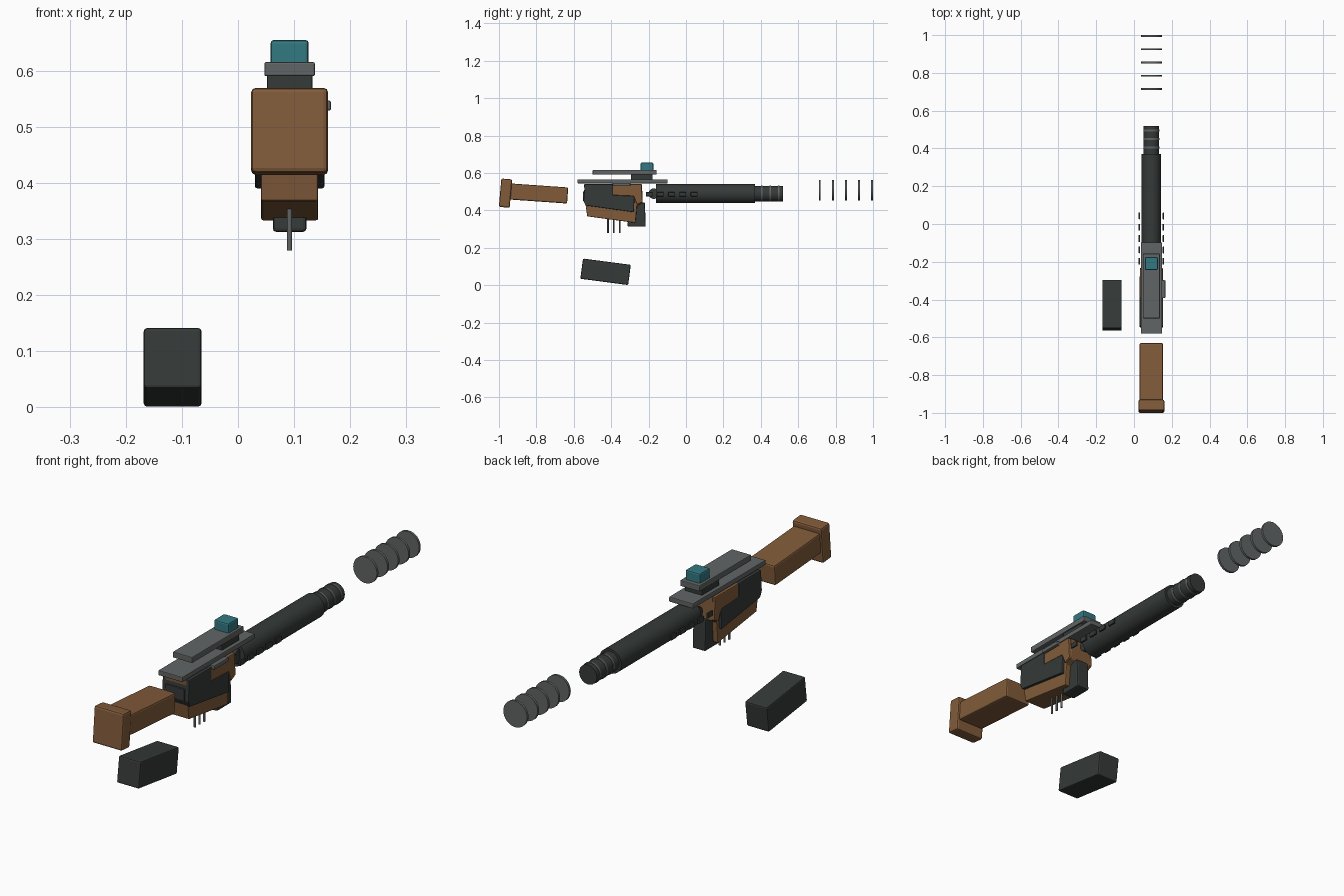
import bpy, bmesh, math
from mathutils import Matrix, Vector

if "Cube" in bpy.data.objects:
    bpy.data.objects.remove(bpy.data.objects["Cube"])

CX = 0.092      # centre line of the gun
BZ = 0.489      # barrel axis height


def material(name, rgb):
    m = bpy.data.materials.new(name)
    m.diffuse_color = (*rgb, 1)
    m.use_nodes = True
    m.node_tree.nodes["Principled BSDF"].inputs["Base Color"].default_value = m.diffuse_color
    return m


WOOD = material("wood_brown", (0.22, 0.105, 0.042))
DARK = material("dark_metal", (0.035, 0.042, 0.040))
STEEL = material("steel_grey", (0.12, 0.13, 0.13))
TEAL = material("teal_glass", (0.033, 0.19, 0.22))


def finish(bm, name, mat, bevel=0.0):
    bmesh.ops.recalc_face_normals(bm, faces=bm.faces)
    mesh = bpy.data.meshes.new(name)
    bm.to_mesh(mesh)
    bm.free()
    ob = bpy.data.objects.new(name, mesh)
    bpy.context.collection.objects.link(ob)
    mesh.materials.append(mat)
    if bevel:
        mod = ob.modifiers.new("bevel", 'BEVEL')
        mod.width = bevel
        mod.segments = 2
        mod.limit_method = 'ANGLE'
    return ob


def box(name, centre, size, mat, tilt=0.0, bevel=0.004):
    bm = bmesh.new()
    bmesh.ops.create_cube(bm, size=1, matrix=Matrix.Diagonal((*size, 1)))
    ob = finish(bm, name, mat, bevel)
    ob.location = centre
    ob.rotation_euler.x = math.radians(tilt)
    return ob


def slab(name, points, half_width, mat, bevel=0.004, x=CX):
    """Side profile in (y, z), extruded across x."""
    bm = bmesh.new()
    face = bm.faces.new([bm.verts.new((x - half_width, y, z)) for y, z in points])
    new = bmesh.ops.extrude_face_region(bm, geom=[face])["geom"]
    bmesh.ops.translate(bm, vec=(2 * half_width, 0, 0),
                        verts=[v for v in new if isinstance(v, bmesh.types.BMVert)])
    return finish(bm, name, mat, bevel)


def rod(name, centre, radius, length, mat, axis='Y', sides=32, bevel=0.0):
    bm = bmesh.new()
    direction = {'X': (1, 0, 0), 'Y': (0, 1, 0), 'Z': (0, 0, 1)}[axis]
    rot = Vector((0, 0, 1)).rotation_difference(Vector(direction)).to_matrix().to_4x4()
    bmesh.ops.create_cone(bm, cap_ends=True, segments=sides, radius1=radius,
                          radius2=radius, depth=length, matrix=rot)
    ob = finish(bm, name, mat, bevel)
    ob.location = centre
    bpy.ops.object.select_all(action='DESELECT')
    ob.select_set(True)
    bpy.context.view_layer.objects.active = ob
    bpy.ops.object.shade_smooth_by_angle(angle=math.radians(35))
    return ob


# detached stock and its butt plate
box("stock", (CX, -0.785, 0.490), (0.124, 0.305, 0.086), WOOD, -4, 0.007)
box("stock_butt", (CX, -0.965, 0.492), (0.137, 0.058, 0.152), WOOD, -5, 0.008)

# receiver body, wide upper block and dark side panels
slab("receiver_body", [(-0.545, 0.54), (-0.235, 0.54), (-0.232, 0.44), (-0.262, 0.425),
                       (-0.27, 0.333), (-0.528, 0.368), (-0.54, 0.45)], 0.051, WOOD)
slab("receiver_upper", [(-0.395, 0.54), (-0.238, 0.54), (-0.232, 0.445), (-0.262, 0.43),
                        (-0.28, 0.476), (-0.395, 0.481)], 0.061, WOOD)
slab("receiver_panel", [(-0.542, 0.54), (-0.393, 0.54), (-0.393, 0.482), (-0.275, 0.476),
                        (-0.279, 0.390), (-0.536, 0.426), (-0.548, 0.45)], 0.062, DARK)
box("receiver_rear_lug", (CX, -0.545, 0.475), (0.09, 0.014, 0.05), DARK, 0, 0.003)
box("bolt_lever", (CX + 0.063, -0.345, 0.538), (0.022, 0.095, 0.018), STEEL)
slab("front_grip", [(-0.296, 0.433), (-0.22, 0.443), (-0.215, 0.313), (-0.313, 0.313),
                    (-0.311, 0.34)], 0.03, DARK, 0.006)

# contact pins below the receiver
for i in range(3):
    rod(f"contact_pin_{i + 1}", (CX, -0.417 + 0.031 * i, 0.322), 0.0045, 0.084,
        STEEL, 'Z', 12)

# top rail, sight mount and sight
box("top_rail", (CX, -0.339, 0.555), (0.112, 0.482, 0.021), STEEL, 0, 0.003)
box("sight_mount", (CX, -0.237, 0.578), (0.081, 0.115, 0.030), DARK, 0, 0.003)
box("sight_plate", (CX, -0.328, 0.603), (0.090, 0.342, 0.025), STEEL, 0, 0.003)
box("sight_lens", (CX, -0.209, 0.632), (0.068, 0.068, 0.046), TEAL, 0, 0.006)

# barrel, muzzle and muzzle rings
rod("barrel", (CX, 0.105, BZ), 0.051, 0.530, DARK)
rod("muzzle", (CX, 0.44, BZ), 0.041, 0.155, DARK)
for i in range(3):
    rod(f"muzzle_ring_{i + 1}", (CX, 0.405 + 0.045 * i, BZ), 0.043, 0.008, STEEL)
rod("barrel_hinge", (CX, -0.172, BZ), 0.028, 0.06, DARK, 'X')

# vent strips either side of the barrel
for side, label in ((-1, "left"), (1, "right")):
    for i in range(5):
        box(f"vent_{label}_{i + 1}", (CX + side * 0.064, 0.043 - 0.06 * i, 0.486),
            (0.008, 0.036, 0.022), DARK, 0, 0.002)

# separated discs ahead of the muzzle
for i in range(5):
    rod(f"disc_{i + 1}", (CX, 0.715 + 0.07 * i, 0.508), 0.055, 0.01, STEEL)

# detached magazine
box("magazine", (-0.1165, -0.430, 0.0715), (0.103, 0.258, 0.109), DARK, -7.5, 0.006)
